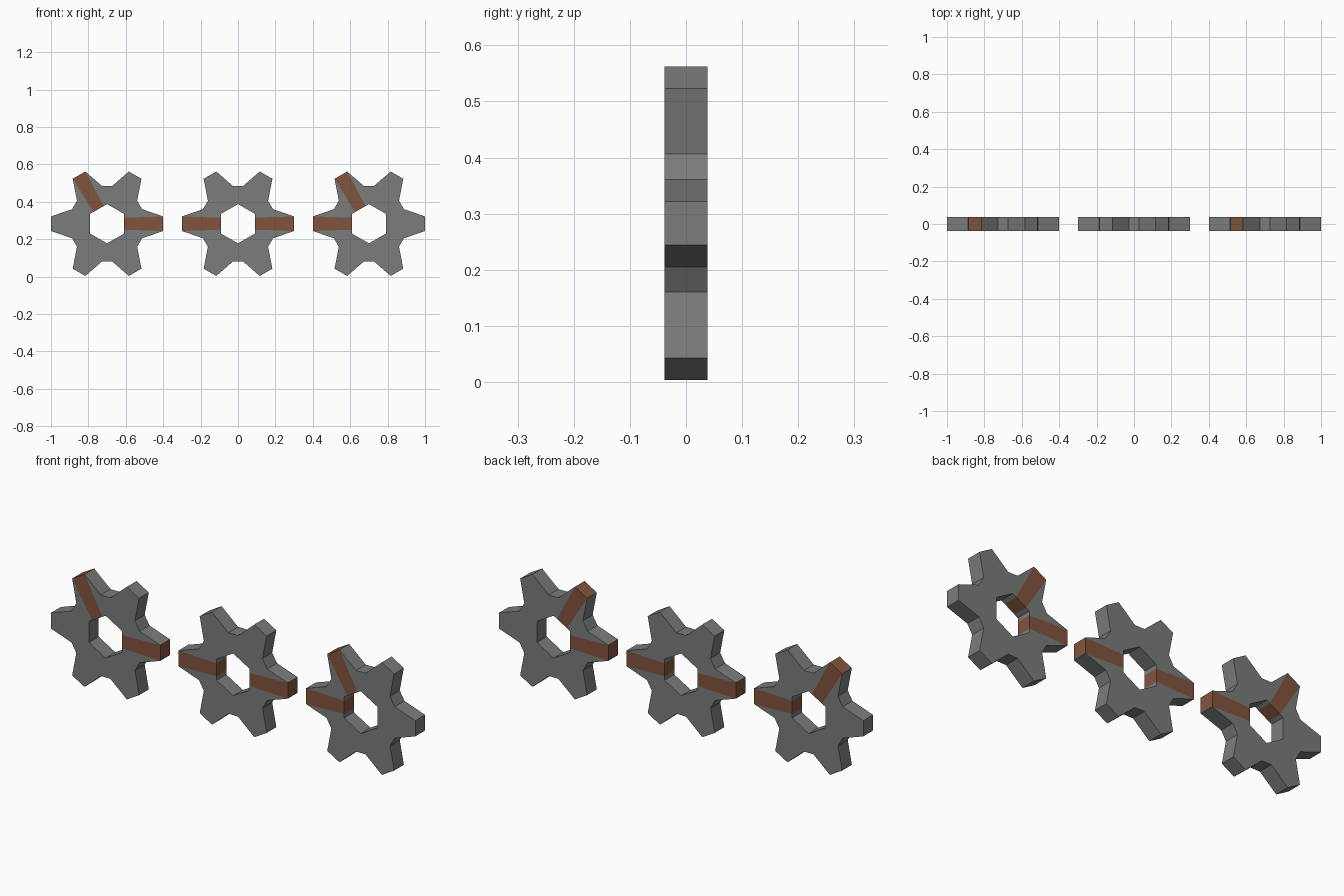
import bpy, bmesh, math

if "Cube" in bpy.data.objects:
    bpy.data.objects.remove(bpy.data.objects["Cube"])

def material(name, rgb):
    m = bpy.data.materials.new(name)
    m.diffuse_color = (*rgb, 1)
    m.use_nodes = True
    m.node_tree.nodes["Principled BSDF"].inputs["Base Color"].default_value = m.diffuse_color
    return m

GREY = material("dark grey steel", (0.195, 0.205, 0.2))
BROWN = material("rust brown", (0.225, 0.088, 0.048))

CENTRE_Z, HALF_DEPTH = 0.283, 0.038
TIP_R, VALLEY_R, HOLE_R = 0.3025, 0.2027, 0.105
HALF_ANGLE = 7.4            # half width of tooth tips and valleys, degrees
STRIPE_HALF = 0.032         # half width of a spoke where it meets the hole

def polar(r, deg):
    a = math.radians(deg)
    return r * math.cos(a), r * math.sin(a)

def make_gear(name, cx, brown_teeth):
    bm = bmesh.new()
    cache = {}

    def vert(p):
        key = (round(p[0], 4), round(p[1], 4))
        if key not in cache:
            cache[key] = bm.verts.new((p[0], -HALF_DEPTH, p[1]))
        return cache[key]

    wall = HOLE_R * math.cos(math.radians(30))
    inner_r = math.hypot(wall, STRIPE_HALF)
    inner_a = math.degrees(math.atan2(STRIPE_HALF, wall))

    for k in range(6):
        a, b = 60 * k, 60 * (k + 1)
        # spoke from the hole out to the tooth tip
        spoke = bm.faces.new([vert(polar(r, d)) for r, d in (
            (inner_r, a - inner_a), (TIP_R, a - HALF_ANGLE),
            (TIP_R, a + HALF_ANGLE), (inner_r, a + inner_a))])
        spoke.material_index = 1 if a in brown_teeth else 0
        # web between this tooth and the next
        bm.faces.new([vert(polar(r, d)) for r, d in (
            (inner_r, a + inner_a), (TIP_R, a + HALF_ANGLE),
            (VALLEY_R, a + 30 - HALF_ANGLE), (VALLEY_R, a + 30 + HALF_ANGLE),
            (TIP_R, b - HALF_ANGLE), (inner_r, b - inner_a),
            (HOLE_R, a + 30))])

    # thicken, keeping the front faces
    front = list(bm.faces)
    ext = bmesh.ops.extrude_face_region(bm, geom=front, use_keep_orig=True)
    for v in ext["geom"]:
        if isinstance(v, bmesh.types.BMVert):
            v.co.y = HALF_DEPTH
    bmesh.ops.recalc_face_normals(bm, faces=bm.faces)

    # rim and hole walls take the colour of the front face they touch
    front = set(front)
    for f in bm.faces:
        ys = [v.co.y for v in f.verts]
        if max(ys) - min(ys) > 0.01:
            for e in f.edges:
                for g in e.link_faces:
                    if g in front:
                        f.material_index = g.material_index

    me = bpy.data.meshes.new(name)
    bm.to_mesh(me)
    bm.free()
    me.materials.append(GREY)
    me.materials.append(BROWN)
    ob = bpy.data.objects.new(name, me)
    ob.location = (cx, 0, CENTRE_Z)
    bpy.context.collection.objects.link(ob)

# three gears in a row, each with two rusty spokes
make_gear("left_gear", -0.7, (0, 120))
make_gear("middle_gear", 0.0, (0, 180))
make_gear("right_gear", 0.7, (120, 180))
